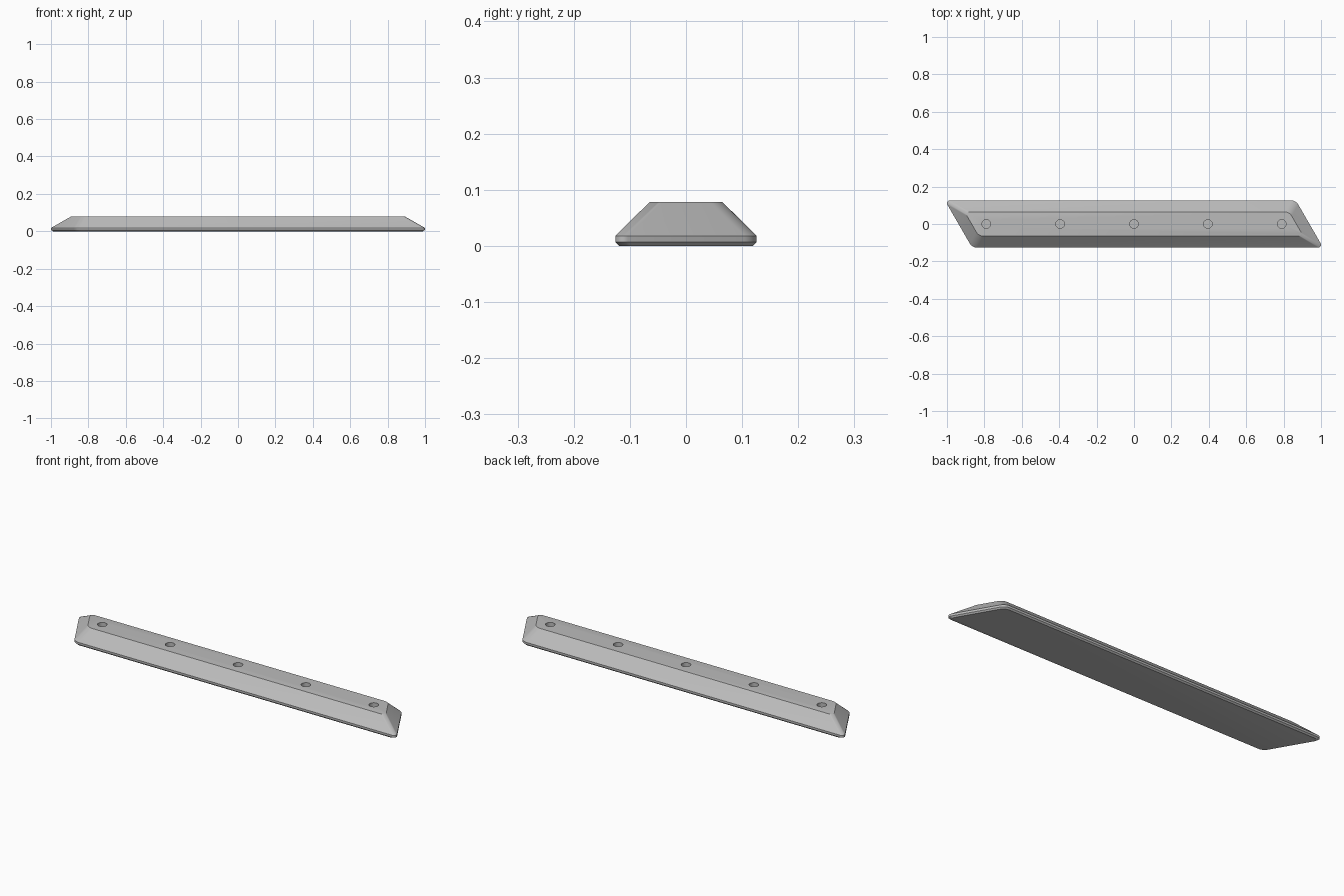
import bpy, bmesh, math
from mathutils import Vector

if "Cube" in bpy.data.objects:
    bpy.data.objects.remove(bpy.data.objects["Cube"], do_unlink=True)

# Material
gray = bpy.data.materials.new("plain_gray")
gray.use_nodes = True
color = (0.5, 0.5, 0.5, 1)
gray.diffuse_color = color
gray.node_tree.nodes["Principled BSDF"].inputs["Base Color"].default_value = color

HALF_WIDTH = 0.126
TIP = 1.011            # unrounded acute corner
LEAN = math.tan(math.radians(30))
ACUTE_R, OBTUSE_R = 0.015, 0.045
STEPS = 8


def outline(inset):
    """Rounded slanted outline, moved inward by inset, counter-clockwise."""
    y = HALF_WIDTH - inset
    mid = TIP - HALF_WIDTH * LEAN - inset / math.cos(math.radians(30))
    corners = [(Vector((mid + y * LEAN, -y)), ACUTE_R),
               (Vector((mid - y * LEAN, y)), OBTUSE_R),
               (Vector((-mid - y * LEAN, y)), ACUTE_R),
               (Vector((-mid + y * LEAN, -y)), OBTUSE_R)]
    points = []
    for i, (corner, radius) in enumerate(corners):
        a = (corners[i - 1][0] - corner).normalized()
        b = (corners[(i + 1) % 4][0] - corner).normalized()
        half = a.angle(b) / 2
        center = corner + (a + b).normalized() * radius / math.sin(half)
        start = corner + a * radius / math.tan(half) - center
        turn = math.pi - 2 * half
        for s in range(STEPS + 1):
            t = turn * s / STEPS
            c, n = math.cos(t), math.sin(t)
            points.append(center + Vector((start.x * c - start.y * n,
                                           start.x * n + start.y * c)))
    return points


# Bar: stacked outlines from the bottom chamfer to the bevelled top
bm = bmesh.new()
rings = [[bm.verts.new((p.x, p.y, z)) for p in outline(inset)]
         for z, inset in ((0, 0.007), (0.007, 0), (0.018, 0), (0.078, 0.061))]
for low, high in zip(rings, rings[1:]):
    for i in range(len(low)):
        j = (i + 1) % len(low)
        bm.faces.new((low[i], low[j], high[j], high[i]))
bm.faces.new(rings[-1])
bm.faces.new(rings[0][::-1])
mesh = bpy.data.meshes.new("bar")
bm.to_mesh(mesh)
bm.free()
mesh.materials.append(gray)
bar = bpy.data.objects.new("bar", mesh)
bpy.context.collection.objects.link(bar)
bpy.context.view_layer.objects.active = bar

# Screw holes: a row of round blind holes in the top
for k in range(-2, 3):
    bpy.ops.mesh.primitive_cylinder_add(vertices=32, radius=0.023, depth=0.1,
                                        location=(k * 0.395, 0, 0.088))
    cutter = bpy.context.object
    cutter.name = "hole_cutter"
    cutter.hide_render = True
    cutter.data.materials.append(gray)
    bpy.context.view_layer.objects.active = bar
    cut = bar.modifiers.new("hole", "BOOLEAN")
    cut.operation = "DIFFERENCE"
    cut.solver = "EXACT"
    cut.object = cutter
    bpy.ops.object.modifier_apply(modifier=cut.name)
    bpy.data.objects.remove(cutter, do_unlink=True)

bpy.ops.object.select_all(action="DESELECT")
bar.select_set(True)
bpy.ops.object.shade_smooth_by_angle(angle=math.radians(30))
